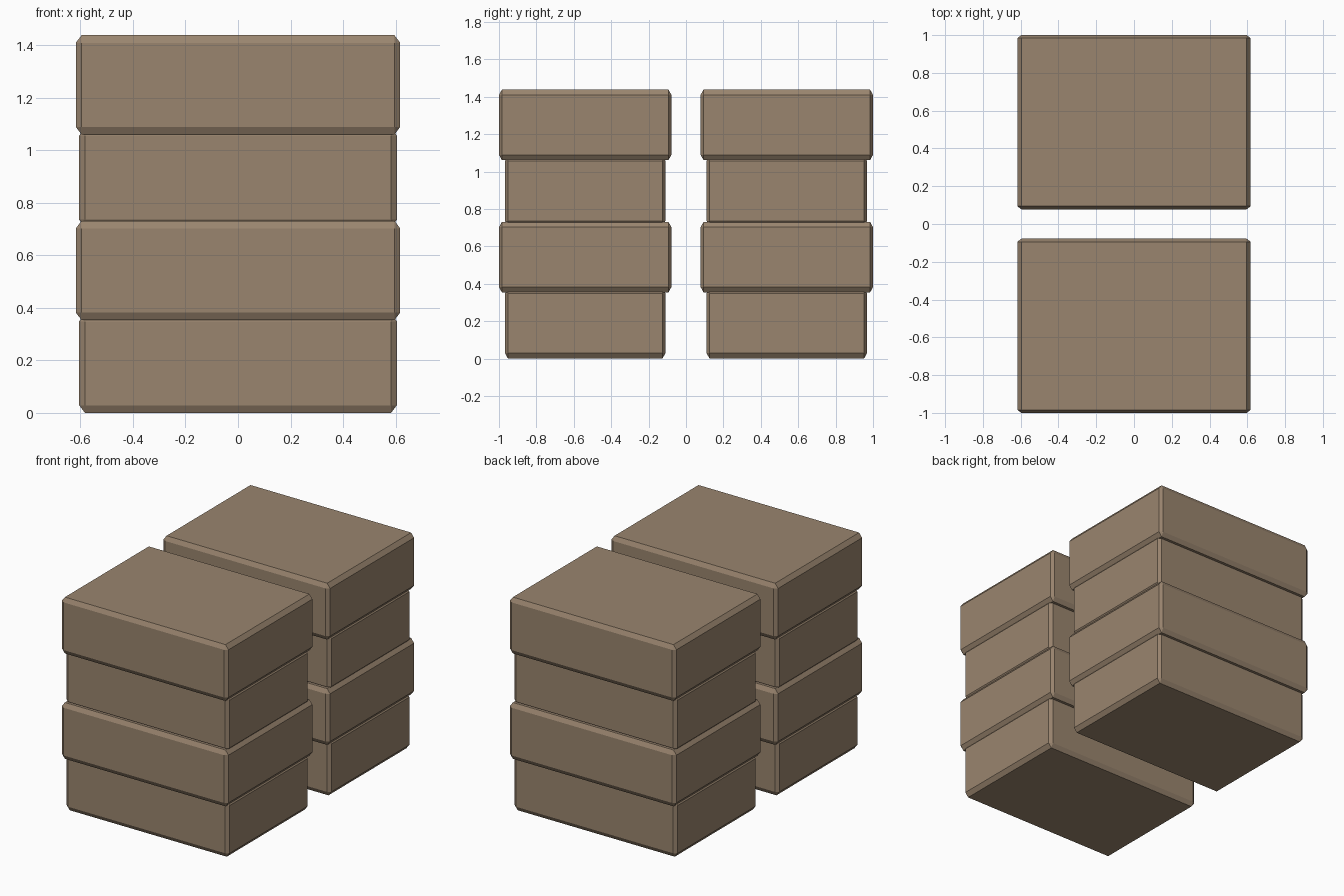
import bpy, bmesh
from mathutils import Vector

if "Cube" in bpy.data.objects:
    bpy.data.objects.remove(bpy.data.objects["Cube"])

mat = bpy.data.materials.new("cardboard brown")
mat.diffuse_color = (0.322, 0.235, 0.158, 1.0)
mat.use_nodes = True
mat.node_tree.nodes["Principled BSDF"].inputs["Base Color"].default_value = mat.diffuse_color

CHAMFER = Vector((0.022, 0.016, 0.029))  # chamfer depth along x, y, z
HEIGHT = 0.378
STEP = 0.3535


def chamfered_box(name, size, center):
    # bevel a box in chamfer units, then scale so the cut differs per axis
    bm = bmesh.new()
    bmesh.ops.create_cube(bm, size=1.0)
    bmesh.ops.scale(bm, verts=bm.verts, vec=[s / c for s, c in zip(size, CHAMFER)])
    bmesh.ops.bevel(bm, geom=bm.edges[:], offset=1.0, offset_type='OFFSET',
                    segments=1, affect='EDGES')
    bmesh.ops.scale(bm, verts=bm.verts, vec=CHAMFER)
    bmesh.ops.translate(bm, verts=bm.verts, vec=center)
    bmesh.ops.recalc_face_normals(bm, faces=bm.faces)
    me = bpy.data.meshes.new(name)
    bm.to_mesh(me)
    bm.free()
    me.materials.append(mat)
    ob = bpy.data.objects.new(name, me)
    bpy.context.collection.objects.link(ob)


# two stacks, each alternating a narrow body and a wide lid
for side, y in (("front", -0.539), ("back", 0.539)):
    for i in range(4):
        wide = i % 2 == 1
        size = (1.236, 0.922, HEIGHT) if wide else (1.21, 0.858, HEIGHT)
        part = "lid" if wide else "box"
        chamfered_box(f"{side}_{part}_{i // 2 + 1}", size,
                      (0, y, HEIGHT / 2 + i * STEP))
